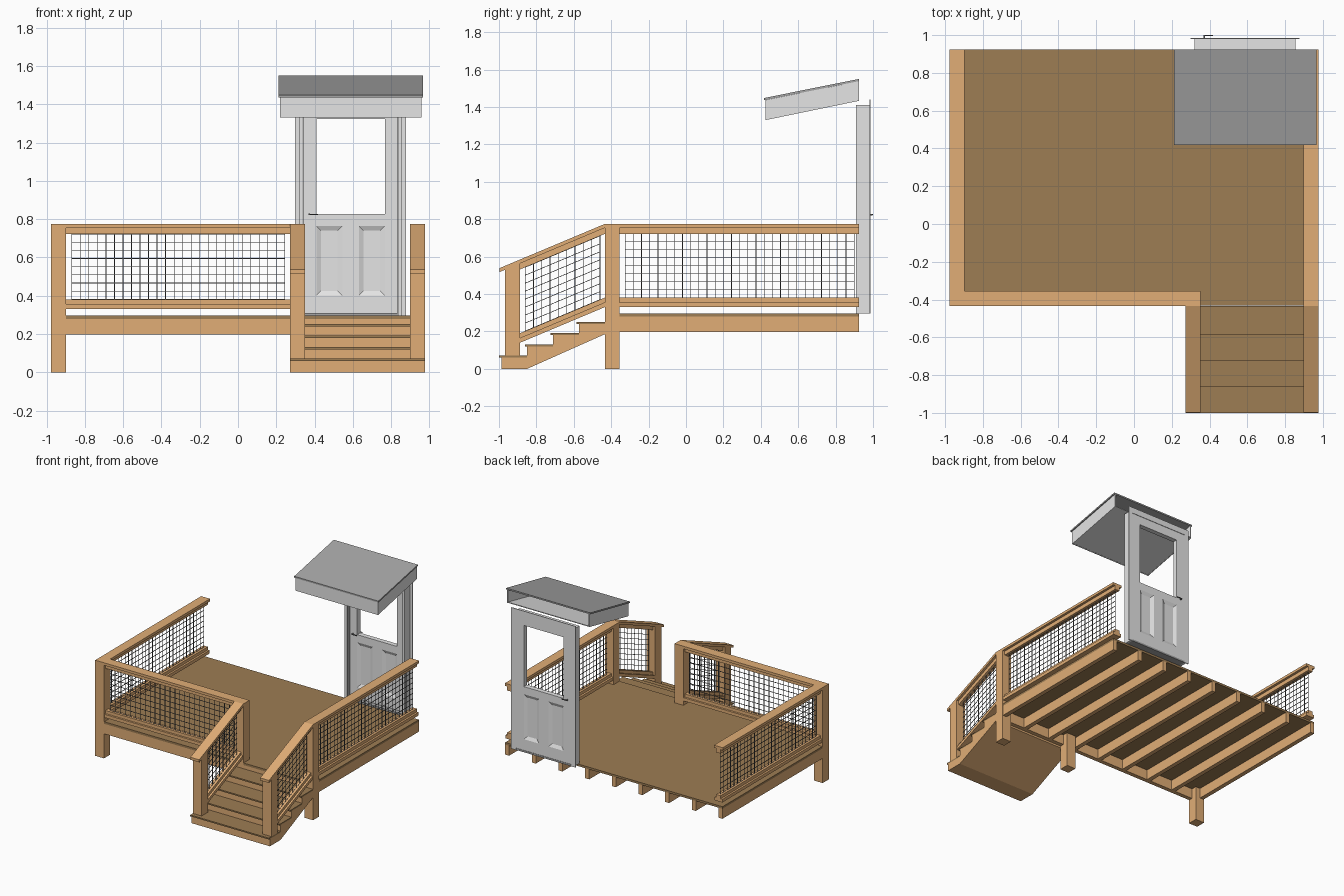
import bpy, bmesh

if "Cube" in bpy.data.objects:
    bpy.data.objects.remove(bpy.data.objects["Cube"])


def material(name, rgb):
    m = bpy.data.materials.new(name)
    m.diffuse_color = (*rgb, 1)
    m.use_nodes = True
    m.node_tree.nodes["Principled BSDF"].inputs["Base Color"].default_value = m.diffuse_color
    return m


TIMBER = material("timber tan", (0.75, 0.42, 0.18))
BOARD = material("deck brown", (0.34, 0.205, 0.088))
PAINT = material("door light grey", (0.78, 0.78, 0.78))
ROOF = material("roof grey", (0.38, 0.38, 0.38))
METAL = material("wire grey", (0.13, 0.13, 0.13))

HW = 0.977                      # half width of the deck
PW = 0.079                      # post width
FRONT, BACK = -0.434, 0.924     # deck front and back edges
MID = 0.272                     # left edge of the stairs
SLOPE = 0.42                    # stair railing pitch


def finish(name, bm, mat):
    bmesh.ops.recalc_face_normals(bm, faces=bm.faces)
    me = bpy.data.meshes.new(name)
    bm.to_mesh(me)
    bm.free()
    me.materials.append(mat)
    ob = bpy.data.objects.new(name, me)
    bpy.context.collection.objects.link(ob)
    return ob


def add_box(bm, x0, x1, y0, y1, z0, z1):
    vs = bmesh.ops.create_cube(bm, size=1)["verts"]
    for v in vs:
        v.co = (x1 if v.co.x > 0 else x0, y1 if v.co.y > 0 else y0,
                z1 if v.co.z > 0 else z0)
    return vs


def boxes(name, mat, *dims):
    bm = bmesh.new()
    for d in dims:
        add_box(bm, *d)
    return finish(name, bm, mat)


def side_profile(name, mat, pts, *spans):
    """Extrude a (y, z) outline over each (x0, x1) span."""
    bm = bmesh.new()
    for x0, x1 in spans:
        f = bm.faces.new([bm.verts.new((x0, y, z)) for y, z in pts])
        ext = bmesh.ops.extrude_face_region(bm, geom=[f])["geom"]
        for v in ext:
            if isinstance(v, bmesh.types.BMVert):
                v.co.x = x1
    return finish(name, bm, mat)


def railing(name, along_x, w, cap, span, wires, slope=0.0, ref=0.0):
    """Cap, sub rail, bottom rail and wire grid; u runs along, w is the centre line."""
    h = PW / 2

    def place(bm):
        for v in bm.verts:
            u, s, z = v.co
            z += slope * (u - ref)
            v.co = (u, w + s, z) if along_x else (w + s, u, z)

    def part(label, mat, dims):
        bm = bmesh.new()
        for d in dims:
            add_box(bm, *d)
        place(bm)
        finish(name + label, bm, mat)

    part("_cap", TIMBER, [(*cap, -h, h, 0.754, 0.775)])
    part("_top_rail", TIMBER, [(*span, -0.02, 0.02, 0.722, 0.754)])
    part("_bottom_rail", TIMBER, [(*span, -h + 0.004, h - 0.004, 0.33, 0.356),
                                  (*span, -0.02, 0.02, 0.356, 0.381)])
    t = 0.0018
    u0, u1 = wires
    z0, z1 = 0.381, 0.722
    nu, nz = round((u1 - u0) / 0.0437), 8
    grid = [(u - t, u + t, -t, t, z0, z1)
            for u in (u0 + (u1 - u0) * i / nu for i in range(nu + 1))]
    grid += [(u0, u1, -t, t, z - t, z + t)
             for z in (z0 + (z1 - z0) * i / nz for i in range(nz + 1))]
    part("_wire_grid", METAL, grid)


# Deck boards, rim and joists
e = 0.003
boxes("deck_boards", BOARD, (-HW + e, HW - e, FRONT + e, BACK, 0.279, 0.296))
boxes("front_rim", TIMBER, (-HW + e, HW - e, FRONT + e, FRONT + 0.036, 0.198, 0.279))
step = (2 * HW - 2 * e - 0.035) / 8
boxes("joists", TIMBER, *[(-HW + e + step * i, -HW + e + step * i + 0.035,
                           FRONT + 0.036, BACK, 0.198, 0.279) for i in range(9)])

# Corner posts
for label, x in (("left", -HW), ("middle", MID), ("right", HW - PW)):
    boxes(label + "_post", TIMBER, (x, x + PW, FRONT, FRONT + PW, 0, 0.754))

# Deck railings
pin = FRONT + PW
railing("left_railing", False, -HW + PW / 2, (pin, BACK), (pin, BACK), (pin + 0.03, BACK - 0.025))
railing("right_railing", False, HW - PW / 2, (FRONT, BACK), (pin, BACK), (pin + 0.03, BACK - 0.025))
railing("front_railing", True, FRONT + PW / 2, (-HW, MID + PW), (-HW + PW, MID),
        (-HW + PW + 0.03, MID - 0.027))

# Stair body with sloped underside, then treads
edges = [-0.987, -0.849, -0.711, -0.573, FRONT]
outline = []
for i in range(4):
    z = 0.06 * (i + 1)
    outline += [(edges[i], z), (edges[i + 1], z)]
side_profile("stair_body", TIMBER,
             [(-0.987, 0)] + outline + [(FRONT, 0.185), (-0.85, 0)], (MID, HW))
boxes("stair_treads", BOARD, *[(MID, HW, edges[i] - 0.013, edges[i + 1],
                                0.06 * (i + 1), 0.06 * (i + 1) + 0.011) for i in range(4)])

# Stair posts and railings
y0, y1 = -0.967, -0.888
top = lambda y: 0.755 + SLOPE * (y - FRONT)
for label, x in (("left", MID), ("right", HW - PW)):
    side_profile(label + "_stair_post", TIMBER,
                 [(y0, 0.071), (y1, 0.071), (y1, top(y1)), (y0, top(y0))], (x, x + PW))
    railing(label + "_stair_railing", False, x + PW / 2, (-0.998, FRONT), (y1, FRONT),
            (y1 + 0.028, FRONT - 0.026), SLOPE, FRONT)

# Door frame: jambs, head, thin outer flange, sill and seals
C = 0.588
J, L, F, W = 0.268, 0.252, 0.289, 0.179   # half widths: jamb, leaf, flange, window
D0, D1 = 0.943, 0.982                     # leaf faces
boxes("door_frame", PAINT,
      (C - J, C - L, 0.908, 0.98, 0.296, 1.41), (C + L, C + J, 0.908, 0.98, 0.296, 1.41),
      (C - L, C + L, 0.908, 0.98, 1.392, 1.41))
boxes("door_flange", PAINT,
      (C - F, C - L, 0.98, 0.986, 0.296, 1.44), (C + L, C + F, 0.98, 0.986, 0.296, 1.44),
      (C - L, C + L, 0.98, 0.986, 1.392, 1.44))
boxes("door_sill", ROOF, (C - L, C + L, 0.908, 0.985, 0.296, 0.31))
boxes("door_seals", ROOF, (C - L, C - L + 0.006, 0.912, D0, 0.31, 1.392),
      (C + L - 0.006, C + L, 0.912, D0, 0.31, 1.392))

# Door leaf with an open window and two panels with sloped edges
M = 0.043                                  # half width of the centre stile
boxes("door_leaf", PAINT,
      (C - L, C - W, D0, D1, 0.31, 1.392), (C + W, C + L, D0, D1, 0.31, 1.392),
      (C - W, C + W, D0, D1, 1.322, 1.392), (C - W, C + W, D0, D1, 0.765, 0.826),
      (C - W, C + W, D0, D1, 0.31, 0.4), (C - M, C + M, D0, D1, 0.4, 0.765))
bm = bmesh.new()
for x0, x1 in ((C - W, C - M), (C + M, C + W)):
    add_box(bm, x0, x1, D0, D1, 0.4, 0.765)
faces = [f for f in bm.faces
         if max(v.co.y for v in f.verts) - min(v.co.y for v in f.verts) < 1e-5]
bmesh.ops.recalc_face_normals(bm, faces=bm.faces)
bmesh.ops.inset_individual(bm, faces=faces, thickness=0.036, depth=-0.012)
finish("door_panels", bm, PAINT)

# Lever handles on both faces
hx = C - 0.215
boxes("door_handle", METAL,
      (hx - 0.004, hx + 0.004, 0.928, 0.997, 0.821, 0.829),
      (hx - 0.004, hx + 0.045, 0.995, 1.0, 0.822, 0.828),
      (hx - 0.004, hx + 0.045, 0.925, 0.93, 0.822, 0.828))

# Canopy: sloped sheet, fascia on three sides and a soffit, open at the back
R0, R1 = 0.212, 0.966
side_profile("canopy_roof", ROOF,
             [(0.417, 1.436), (BACK, 1.538), (BACK, 1.55), (0.417, 1.448)], (R0, R1))
side_profile("canopy_side_fascia", PAINT,
             [(0.425, 1.33), (BACK, 1.433), (BACK, 1.538), (0.425, 1.437)],
             (R0 + 0.008, R0 + 0.016), (R1 - 0.016, R1 - 0.008))
side_profile("canopy_front_fascia", PAINT,
             [(0.425, 1.33), (0.433, 1.332), (0.433, 1.439), (0.425, 1.437)],
             (R0 + 0.016, R1 - 0.016))
side_profile("canopy_soffit", PAINT,
             [(0.433, 1.333), (BACK, 1.434), (BACK, 1.44), (0.433, 1.339)],
             (R0 + 0.016, R1 - 0.016))
